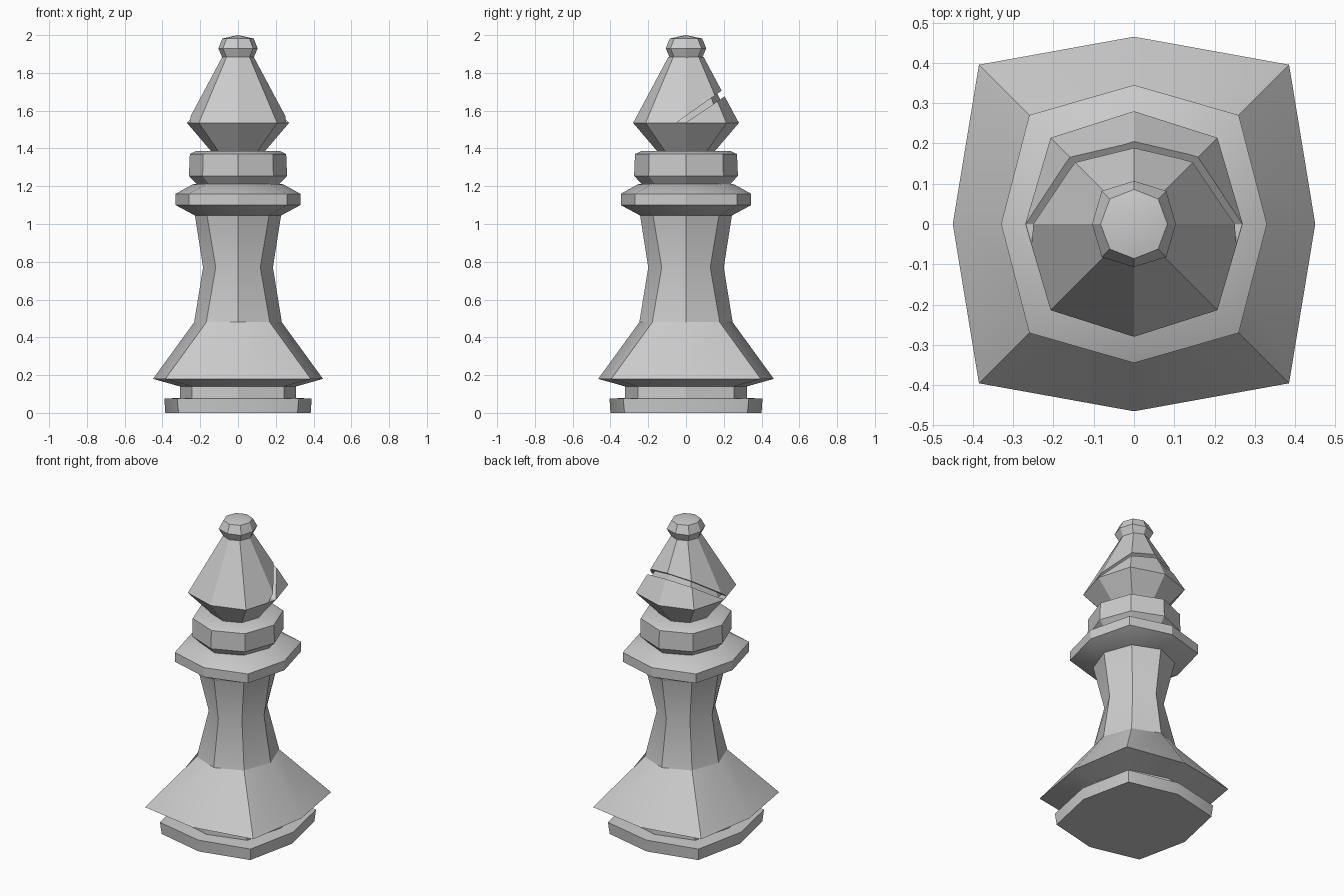
import bpy, bmesh, math
from mathutils import Vector

if "Cube" in bpy.data.objects:
    bpy.data.objects.remove(bpy.data.objects["Cube"])

SIN = (0, 1, 1, 1, 0, -1, -1, -1)
COS = (1, 1, 0, -1, -1, -1, 0, 1)


def finish(ob):
    bpy.ops.object.select_all(action='DESELECT')
    ob.select_set(True)
    bpy.context.view_layer.objects.active = ob
    bpy.ops.object.shade_smooth_by_angle(angle=math.radians(28))


def make(name, bm):
    bmesh.ops.recalc_face_normals(bm, faces=bm.faces)
    me = bpy.data.meshes.new(name)
    bm.to_mesh(me)
    bm.free()
    ob = bpy.data.objects.new(name, me)
    bpy.context.collection.objects.link(ob)
    return ob


def turned(name, rows, ey=0.015, apex=None, shrink=1.0):
    """Eight-sided stack of rings; each row is (z, axis radius, diagonal offset)."""
    bm = bmesh.new()
    rings = []
    for z, r, d in rows:
        ring = []
        for c, s in zip(COS, SIN):
            diag = c != 0 and s != 0
            x = c * (d if diag else r)
            y = s * (d + ey * 0.7 if diag else r + ey)
            ring.append(bm.verts.new((x * shrink, y * shrink, z)))
        rings.append(ring)
    for a, b in zip(rings, rings[1:]):
        for i in range(8):
            j = (i + 1) % 8
            bm.faces.new((a[i], a[j], b[j], b[i]))
    bm.faces.new(rings[0][::-1])
    if apex is None:
        bm.faces.new(rings[-1])
    else:
        tip = bm.verts.new((0, 0, apex))
        for i in range(8):
            bm.faces.new((rings[-1][i], rings[-1][(i + 1) % 8], tip))
    return make(name, bm)


# Foot disc, recessed groove, flared skirt and waisted stem
finish(turned("base_and_stem", [
    (0.0, 0.385, 0.315), (0.075, 0.39, 0.322), (0.08, 0.307, 0.243),
    (0.14, 0.307, 0.243), (0.18, 0.45, 0.385), (0.48, 0.232, 0.168),
    (0.77, 0.185, 0.118), (1.045, 0.228, 0.164)]))

# Wide flange with the narrower band above it
finish(turned("collar", [
    (1.045, 0.228, 0.164), (1.1, 0.33, 0.26), (1.16, 0.33, 0.26),
    (1.21, 0.24, 0.17), (1.212, 0.22, 0.155), (1.255, 0.26, 0.187),
    (1.37, 0.255, 0.185), (1.387, 0.22, 0.155)]))

# Pointed head
head_rows = [(1.38, 0.138, 0.1), (1.535, 0.27, 0.207), (1.885, 0.083, 0.06)]
head = turned("head", head_rows, ey=0.01)

# Slanted slit cut through the back of the head
bm = bmesh.new()
slit = [(-0.05, 1.537), (0.0, 1.537), (0.4, 1.808), (0.4, 1.855)]
sides = [[bm.verts.new((x, y, z)) for y, z in slit] for x in (-0.5, 0.5)]
bm.faces.new(sides[0])
bm.faces.new(sides[1])
for i in range(4):
    j = (i + 1) % 4
    bm.faces.new((sides[0][i], sides[0][j], sides[1][j], sides[1][i]))
cutter = make("slit_cutter", bm)
cutter.hide_render = True
cutter.hide_viewport = True
mod = head.modifiers.new("slit", 'BOOLEAN')
mod.operation = 'DIFFERENCE'
mod.solver = 'EXACT'
mod.object = cutter

# Core that closes the bottom of the slit
turned("head_core", [(1.5, 0.2, 0.15), (1.535, 0.27, 0.207), (1.88, 0.083, 0.06)],
       ey=0.01, shrink=0.85)

# Finial knob with a shallow dome
finish(turned("finial", [
    (1.88, 0.083, 0.06), (1.93, 0.104, 0.08), (1.982, 0.083, 0.06)],
    ey=0.003, apex=2.0))
